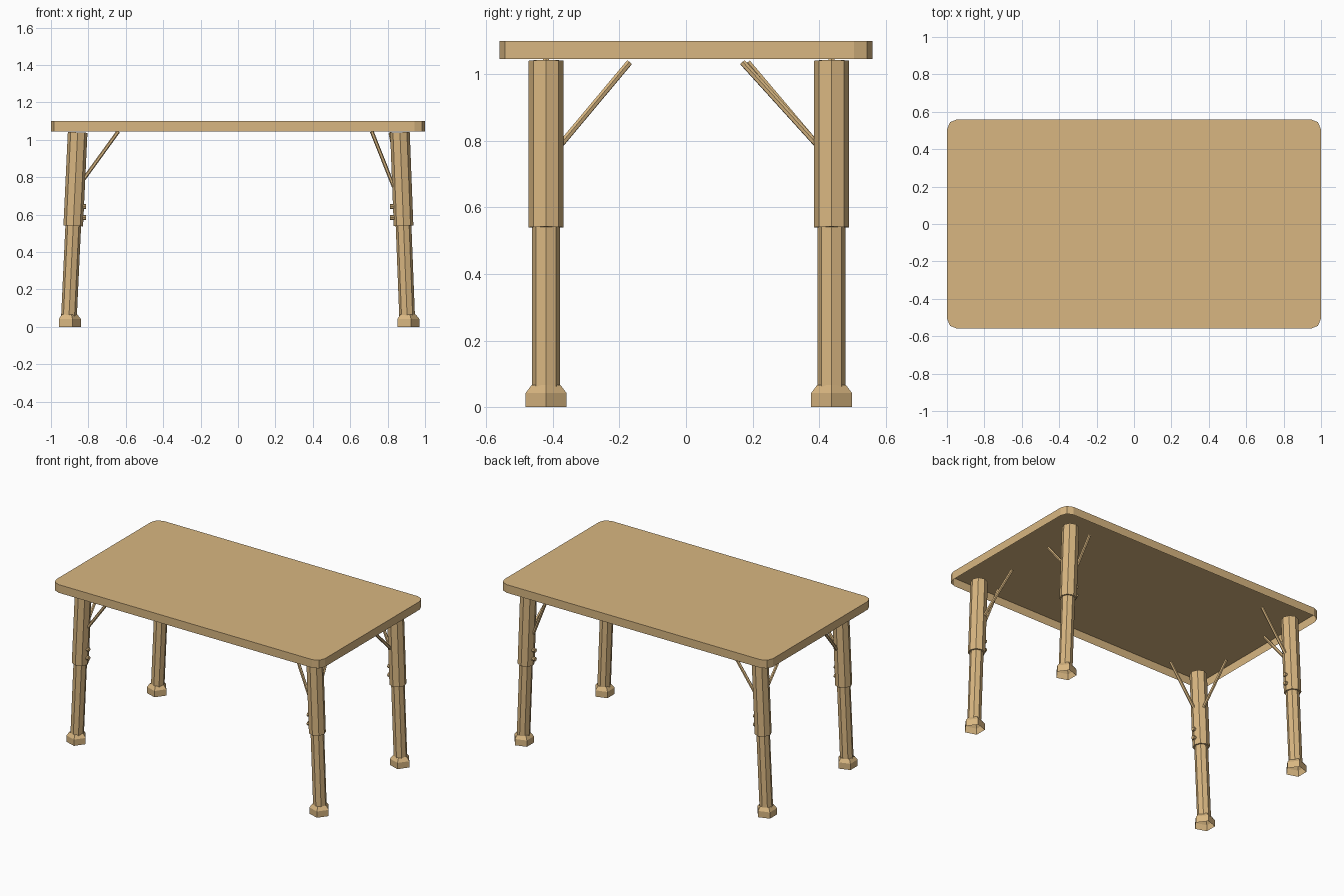
import bpy, bmesh
from math import cos, sin, tau
from mathutils import Vector

if "Cube" in bpy.data.objects:
    bpy.data.objects.remove(bpy.data.objects["Cube"])

wood = bpy.data.materials.new("wood")
wood.diffuse_color = (0.69, 0.47, 0.22, 1)
wood.use_nodes = True
wood.node_tree.nodes["Principled BSDF"].inputs["Base Color"].default_value = wood.diffuse_color


def finish(name, bm):
    me = bpy.data.meshes.new(name)
    bm.to_mesh(me)
    bm.free()
    me.materials.append(wood)
    ob = bpy.data.objects.new(name, me)
    bpy.context.collection.objects.link(ob)
    return ob


def rod(name, rings, sides, capped=True):
    """Prism through rings of (centre, radius), square to its axis."""
    axis = (Vector(rings[-1][0]) - Vector(rings[0][0])).normalized()
    u = Vector((0, 1, 0)).cross(axis).normalized()
    v = axis.cross(u)
    bm = bmesh.new()
    loops = [[bm.verts.new(Vector(c) + r * (u * cos(tau * i / sides) + v * sin(tau * i / sides)))
              for i in range(sides)] for c, r in rings]
    for a, b in zip(loops, loops[1:]):
        for i in range(sides):
            j = (i + 1) % sides
            bm.faces.new((a[i], a[j], b[j], b[i]))
    if capped:
        bm.faces.new(loops[0][::-1])
        bm.faces.new(loops[-1])
    return finish(name, bm)


# table top: tray-like slab with rounded corners, open underneath
bm = bmesh.new()
bmesh.ops.create_cube(bm, size=1)
for w in bm.verts:
    w.co = Vector((w.co.x * 2, w.co.y * 1.12, w.co.z * 0.055 + 1.0725))
upright = [e for e in bm.edges if abs(e.verts[0].co.z - e.verts[1].co.z) > 0.01]
bmesh.ops.bevel(bm, geom=upright, offset=0.055, segments=2, profile=0.5, affect='EDGES')
bm.normal_update()
bmesh.ops.delete(bm, geom=[f for f in bm.faces if f.normal.z < -0.5], context='FACES_ONLY')
finish("table_top", bm)


for sx, side in ((-1, "left"), (1, "right")):
    # braces differ slightly from left to right
    x_low, x_run = (0.78, 0.64) if sx < 0 else (0.75, 0.715)
    y_top_x = -0.87 if sx < 0 else 0.815
    for y, end in ((-0.42, "front"), (0.437, "back")):
        tag = f"{end}_{side}"
        sy = 1 if y > 0 else -1

        def at(z):
            """Point on the splayed leg axis at height z."""
            return (sx * (0.905 - 0.043 * (z - 0.03)) + 0.004 * z, y, z)

        # telescoping leg
        rod(f"upper_leg_{tag}", [(at(0.54), 0.0525), (at(1.04), 0.0525)], 8)
        rod(f"lower_leg_{tag}", [(at(0.06), 0.042), (at(0.54), 0.042)], 8, False)
        # five-sided hollow foot
        fx = sx * 0.905
        rod(f"foot_{tag}", [((fx, y, 0), 0.065), ((fx, y, 0.042), 0.065),
                            ((fx, y, 0.066), 0.046)], 5, False)
        # adjusting knobs on the inner face
        for k, z in enumerate((0.584, 0.643)):
            rod(f"knob_{k}_{tag}", [((sx * 0.85, y, z), 0.015), ((sx * 0.814, y, z), 0.013)], 8)
        # diagonal braces to the underside of the top
        rod(f"long_brace_{tag}", [((sx * 0.832, y, x_low), 0.010),
                                  ((sx * x_run, y, 1.045), 0.010)], 6)
        reach = 0.185 if (sx < 0 < sy) else 0.17
        rod(f"cross_brace_{tag}", [((sx * 0.862, y - sy * 0.045, 0.79), 0.010),
                                   ((y_top_x, sy * reach, 1.035), 0.010)], 6)
